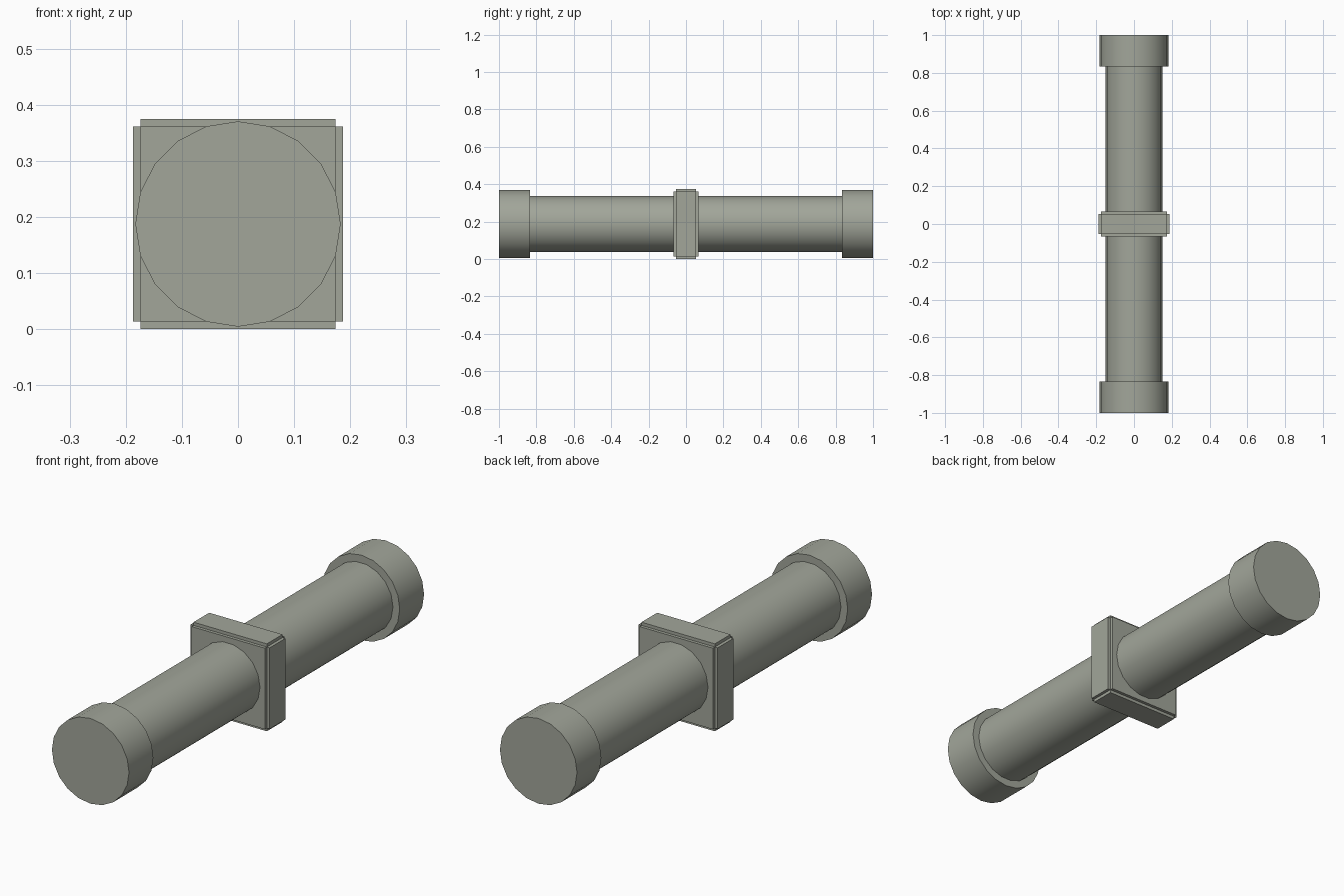
import bpy, bmesh
from math import radians, pi

if "Cube" in bpy.data.objects:
    bpy.data.objects.remove(bpy.data.objects["Cube"])

CZ = 0.1875  # axis height

mat = bpy.data.materials.new("grey_green_metal")
mat.diffuse_color = (0.36, 0.38, 0.323, 1)
mat.use_nodes = True
mat.node_tree.nodes["Principled BSDF"].inputs["Base Color"].default_value = mat.diffuse_color


def cylinder(name, radius, y0, y1, sides=20, roll=0):
    bpy.ops.mesh.primitive_cylinder_add(vertices=sides, radius=radius, depth=y1 - y0,
                                        location=(0, (y0 + y1) / 2, CZ),
                                        rotation=(pi / 2, roll, 0))
    ob = bpy.context.object
    ob.name = name
    ob.data.materials.append(mat)
    bpy.ops.object.shade_smooth_by_angle(angle=radians(30))
    return ob


# Long round pipe along y, with a corner on each side
cylinder("pipe", 0.151, -0.84, 0.84, sides=18, roll=pi / 2)

# Wider collars at both ends
for label, side in (("front", -1), ("back", 1)):
    y0, y1 = sorted((side * 0.835, side * 1.0))
    cylinder(label + "_collar", 0.183, y0, y1)

# Square middle bracket: a box whose six faces are each raised by a small step
core, thick, step = 0.174, 0.053, 0.0135
bm = bmesh.new()
bmesh.ops.create_cube(bm, size=2)
bmesh.ops.scale(bm, vec=(core, thick, core), verts=bm.verts)
for face in list(bm.faces):
    normal = face.normal.copy()
    new = bmesh.ops.extrude_discrete_faces(bm, faces=[face])["faces"][0]
    bmesh.ops.translate(bm, vec=normal * step, verts=new.verts)
mesh = bpy.data.meshes.new("middle_bracket")
bm.to_mesh(mesh)
bm.free()
mesh.materials.append(mat)
bracket = bpy.data.objects.new("middle_bracket", mesh)
bracket.location.z = CZ
bpy.context.collection.objects.link(bracket)
